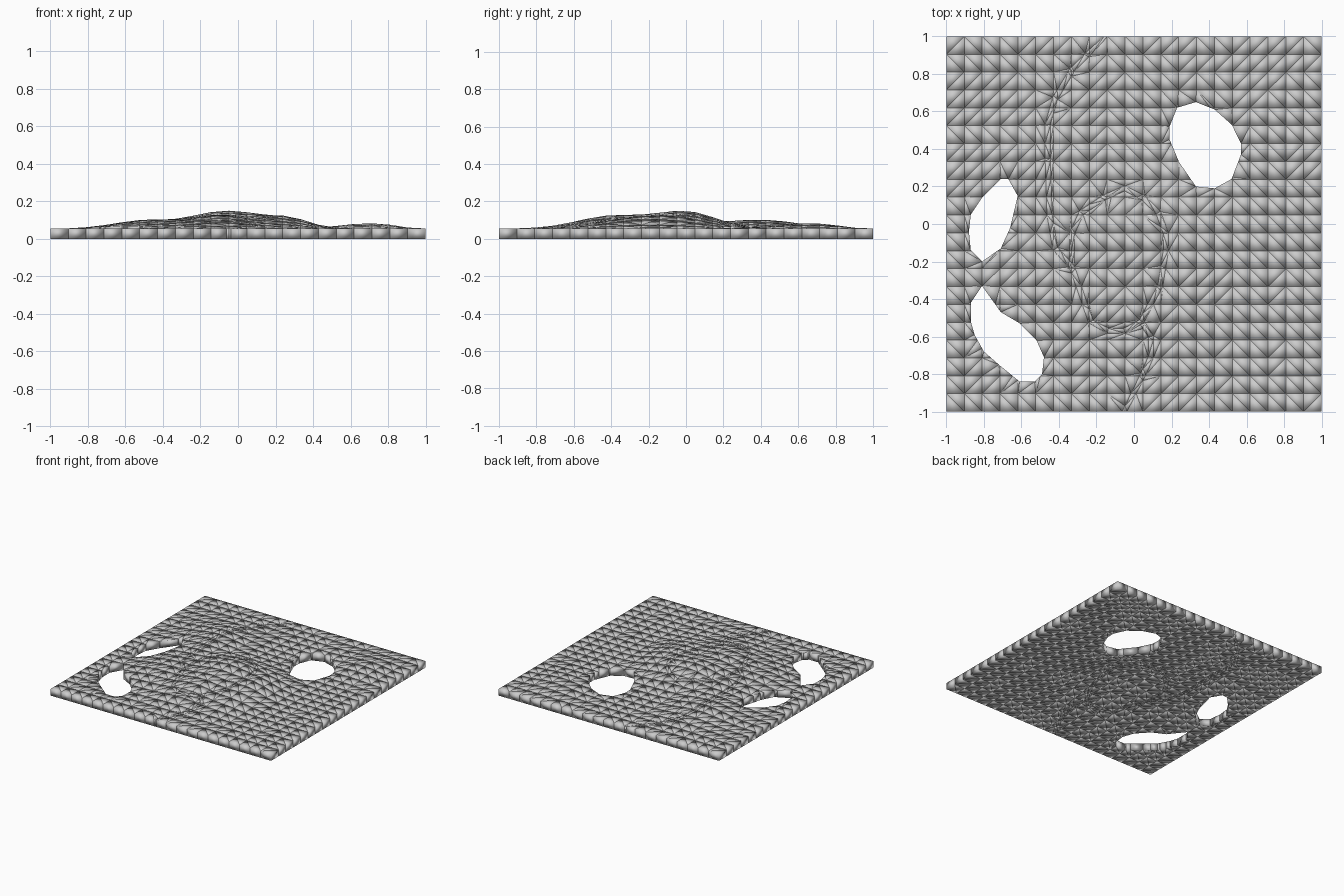
import bpy, bmesh, math
from mathutils import Vector
from mathutils.geometry import delaunay_2d_cdt

if "Cube" in bpy.data.objects:
    bpy.data.objects.remove(bpy.data.objects["Cube"])

CELLS, THICK = 21, 0.055

# hills: x, y, height, spread x, spread y
HILLS = [(-0.05, 0.0, 0.088, 0.20, 0.16), (-0.09, -0.40, 0.068, 0.17, 0.18),
         (0.27, -0.22, 0.050, 0.11, 0.20), (-0.48, 0.40, 0.046, 0.17, 0.20),
         (-0.50, -0.25, 0.042, 0.15, 0.22), (0.70, 0.65, 0.028, 0.15, 0.16)]

def height(x, y):
    fade = min(1, (1 - min(1, max(abs(x), abs(y)))) / 0.2)
    return fade * sum(a * math.exp(-((x - u) / s) ** 2 / 2 - ((y - v) / t) ** 2 / 2)
                      for u, v, a, s, t in HILLS)

HOLES = [
    [(-.71, .24), (-.67, .24), (-.62, .15), (-.66, -.02), (-.71, -.13), (-.81, -.20),
     (-.87, -.14), (-.88, -.04), (-.87, .05), (-.81, .14)],
    [(-.81, -.33), (-.71, -.47), (-.61, -.53), (-.52, -.62), (-.48, -.71), (-.49, -.80),
     (-.53, -.84), (-.61, -.84), (-.72, -.75), (-.80, -.68), (-.85, -.59), (-.87, -.52),
     (-.87, -.42)],
    [(.33, .65), (.43, .61), (.52, .53), (.57, .43), (.57, .37), (.52, .24), (.43, .19),
     (.33, .20), (.24, .33), (.19, .45), (.19, .52), (.23, .62)]]

RING = [(-.05, .19), (.05, .14), (.13, .06), (.17, -.05), (.17, -.14), (.14, -.33),
        (.04, -.52), (-.05, -.57), (-.14, -.57), (-.23, -.52), (-.33, -.23), (-.33, -.05),
        (-.28, .06), (-.16, .14)]
NORTH_TRAIL = [(-.15, 1), (-.25, .90), (-.33, .82), (-.42, .67), (-.46, .53), (-.46, .35),
               (-.45, .05), (-.42, -.13), (-.34, -.22)]
SOUTH_TRAIL = [(.04, -.52), (.09, -.60), (.09, -.71), (.05, -.80), (-.05, -1)]

pts, edges = [], []

def line(points, closed=False):
    start = len(pts)
    pts.extend(Vector(p) for p in points)
    n = len(points)
    edges.extend((start + i, start + (i + 1) % n) for i in range(n if closed else n - 1))

def trail(points, closed=False, half=0.014):
    # two parallel cut lines either side of the path
    n = len(points)
    for side in (-half, half):
        out = []
        for i, p in enumerate(points):
            a = points[i - 1] if closed or i else p
            b = points[(i + 1) % n] if closed or i < n - 1 else p
            d = (Vector(b) - Vector(a)).normalized()
            y = p[1] + d.x * side
            out.append((p[0] - d.y * side, p[1] if abs(p[1]) == 1 else y))
        line(out, closed)

def inside(x, y, poly):
    hit = False
    for (x1, y1), (x2, y2) in zip(poly, poly[1:] + poly[:1]):
        if (y1 > y) != (y2 > y) and x < (x2 - x1) * (y - y1) / (y2 - y1) + x1:
            hit = not hit
    return hit

# plan layout: tile grid, trails and hole outlines
for i in range(CELLS + 1):
    c = -1 + 2 * i / CELLS
    line([(c, -1), (c, 1)])
    line([(-1, c), (1, c)])
trail(RING, True)
trail(NORTH_TRAIL)
trail(SOUTH_TRAIL)
for h in HOLES:
    line(h, True)
verts, _, tris, *_ = delaunay_2d_cdt(pts, edges, [], 0, 1e-4)
verts, _, faces, *_ = delaunay_2d_cdt(pts, edges, [], 4, 1e-4)

def add_tile(bm, loop):
    # one slab tile following the terrain above and below
    low = [bm.verts.new((p.x, p.y, height(p.x, p.y))) for p in loop]
    top = [bm.verts.new(v.co + Vector((0, 0, THICK))) for v in low]
    bm.faces.new(top)
    bm.faces.new(low[::-1])
    for i in range(len(loop)):
        j = (i + 1) % len(loop)
        bm.faces.new((low[i], low[j], top[j], top[i]))

bm = bmesh.new()
for f in faces:
    loop = [verts[i] for i in f]
    # a point just inside the first usable corner decides hole membership
    area = sum(a.x * b.y - b.x * a.y for a, b in zip(loop, loop[1:] + loop[:1])) / 2
    if abs(area) < 1e-6:
        continue
    if area < 0:
        loop.reverse()
    k = max(range(len(loop)), key=lambda i: (loop[i] - loop[i - 1]).length)
    d = (loop[k] - loop[k - 1]).normalized()
    m = (loop[k] + loop[k - 1]) / 2 + Vector((-d.y, d.x)) * 0.0008
    if not any(inside(m.x, m.y, h) for h in HOLES):
        add_tile(bm, loop)

# finished terrain
mesh = bpy.data.meshes.new("terrain_slab")
bm.to_mesh(mesh)
bm.free()
for p in mesh.polygons:
    p.use_smooth = True
terrain = bpy.data.objects.new("terrain_slab", mesh)
bpy.context.collection.objects.link(terrain)
